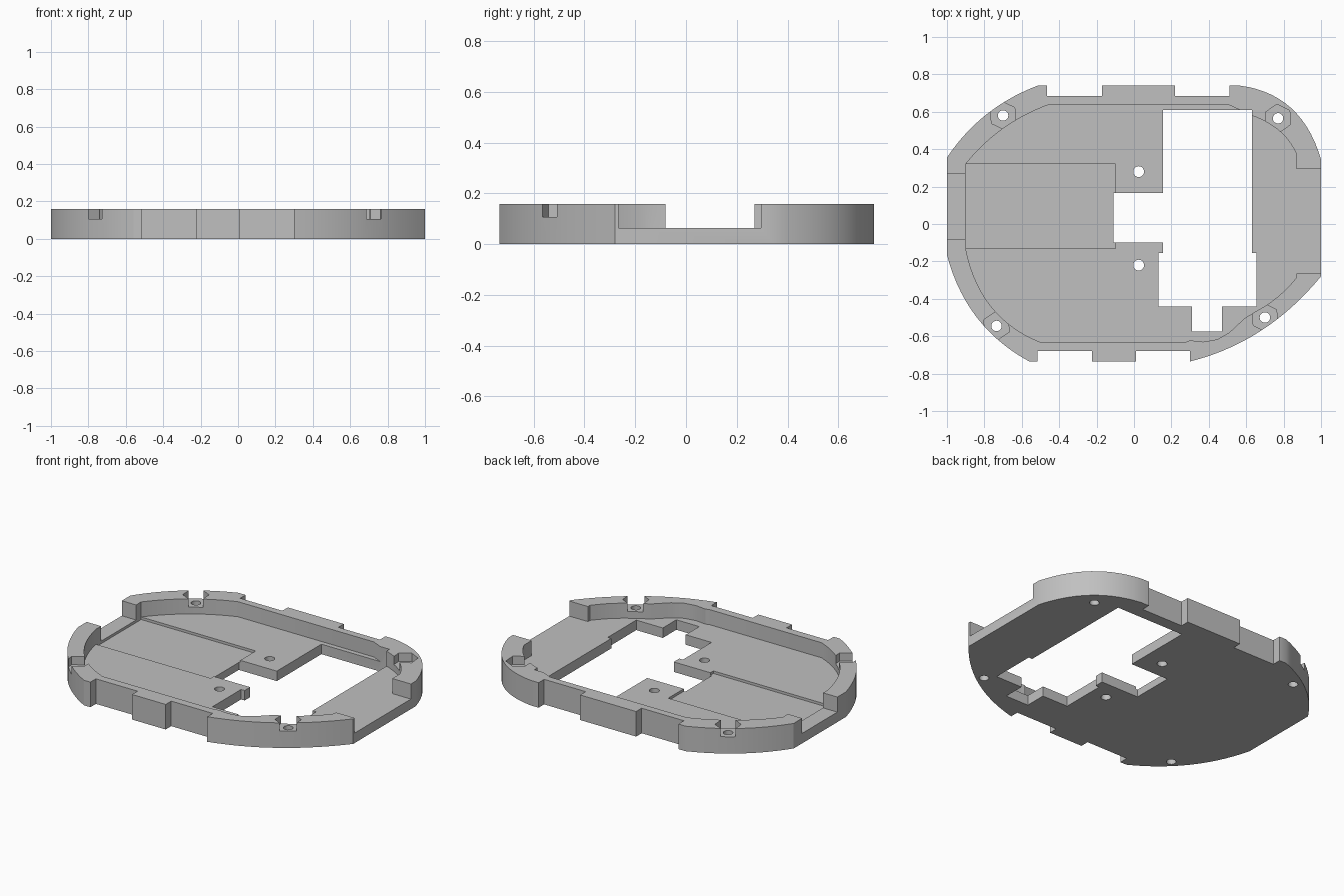
import bpy, bmesh, math
from mathutils import Vector

default = bpy.data.objects.get("Cube")
if default:
    bpy.data.objects.remove(default, do_unlink=True)

HEIGHT = 0.158      # rim top
FLOOR = 0.063       # main floor
RECESS = 0.047      # sunken panel
SEAT = 0.106        # nut seats
OVER = 0.3          # cutters end above the rim
UNDER = -0.1        # cutters start below the base

grey = bpy.data.materials.new("mid grey")
grey.use_nodes = True
colour = (0.53, 0.53, 0.53, 1)
grey.diffuse_color = colour
grey.node_tree.nodes["Principled BSDF"].inputs["Base Color"].default_value = colour


def bow(start, middle, end, steps=14):
    """Points of a curved corner that passes through middle."""
    a, m, b = Vector(start), Vector(middle), Vector(end)
    c = m * 2 - (a + b) / 2
    ts = [i / steps for i in range(steps + 1)]
    return [tuple(a * (1 - t) ** 2 + c * 2 * t * (1 - t) + b * t * t) for t in ts]


def ring(x, y, radius, sides, turn=0.0):
    angles = [turn + math.tau * i / sides for i in range(sides)]
    return [(x + radius * math.cos(a), y + radius * math.sin(a)) for a in angles]


def box(x0, x1, y0, y1):
    return [(x0, y0), (x1, y0), (x1, y1), (x0, y1)]


def prism(name, outline, low, high):
    """Extrude a flat outline between two heights."""
    bm = bmesh.new()
    face = bm.faces.new([bm.verts.new((x, y, low)) for x, y in outline])
    top = bmesh.ops.extrude_face_region(bm, geom=[face])["geom"]
    moved = [v for v in top if isinstance(v, bmesh.types.BMVert)]
    bmesh.ops.translate(bm, verts=moved, vec=(0, 0, high - low))
    bmesh.ops.recalc_face_normals(bm, faces=bm.faces)
    mesh = bpy.data.meshes.new(name)
    bm.to_mesh(mesh)
    bm.free()
    mesh.materials.append(grey)
    obj = bpy.data.objects.new(name, mesh)
    bpy.context.scene.collection.objects.link(obj)
    return obj


def cut(target, outline, low):
    """Remove a prism from the target, from low upwards."""
    cutter = prism("cutter", outline, low, OVER)
    cutter.hide_render = True
    mod = target.modifiers.new("cut", "BOOLEAN")
    mod.operation, mod.solver, mod.object = "DIFFERENCE", "EXACT", cutter
    graph = bpy.context.evaluated_depsgraph_get()
    mesh = bpy.data.meshes.new_from_object(target.evaluated_get(graph))
    target.modifiers.clear()
    target.data = mesh
    bpy.data.objects.remove(cutter, do_unlink=True)


# Solid body with four curved corners
body = (bow((0.3, -0.735), (0.68, -0.57), (1, -0.28))
        + bow((1, 0.345), (0.84, 0.62), (0.565, 0.74))
        + bow((-0.515, 0.74), (-0.79, 0.585), (-1, 0.355))
        + bow((-1, -0.165), (-0.84, -0.5), (-0.56, -0.735)))
tray = prism("tray", body, 0, HEIGHT)

# Inner cavity, open through the wall at both ends
cavity = ([(1.1, -0.265), (1.1, 0.295), (0.87, 0.295)]
          + bow((0.87, 0.37), (0.78, 0.495), (0.63, 0.58))
          + [(0.5, 0.64)]
          + bow((-0.45, 0.64), (-0.7, 0.51), (-0.9, 0.32))
          + [(-0.9, 0.27), (-1.1, 0.27), (-1.1, -0.08), (-0.9, -0.08)]
          + bow((-0.9, -0.13), (-0.765, -0.44), (-0.505, -0.63))
          + [(0.28, -0.63), (0.3, -0.622), (0.37, -0.63), (0.445, -0.617),
             (0.51, -0.58), (0.59, -0.505)]
          + bow((0.655, -0.465), (0.77, -0.388), (0.87, -0.285), 6)
          + [(0.87, -0.265)])
cut(tray, cavity, FLOOR)

# Sunken panel in the floor
cut(tray, box(-0.9, -0.1, -0.13, 0.32), RECESS)

# Large stepped opening
opening = [(0.155, 0.61), (0.155, 0.165), (-0.11, 0.165), (-0.11, -0.1),
           (0.155, -0.1), (0.155, -0.155), (0.13, -0.155), (0.13, -0.44),
           (0.31, -0.44), (0.31, -0.575), (0.47, -0.575), (0.47, -0.44),
           (0.655, -0.44), (0.655, -0.155), (0.63, -0.155), (0.63, 0.61)]
cut(tray, opening, UNDER)

# Shallow slots along the long outer walls
for x0, x1 in ((-0.465, -0.17), (0.22, 0.51)):
    cut(tray, box(x0, x1, 0.685, 1), UNDER)
for x0, x1 in ((-0.515, -0.225), (0.01, 0.3)):
    cut(tray, box(x0, x1, -1, -0.68), UNDER)

# Hexagonal nut seats with screw holes in the corners
for x, y in ((-0.7, 0.58), (0.77, 0.565), (0.7, -0.5), (-0.735, -0.545)):
    cut(tray, ring(x, y, 0.075, 6, math.radians(34)), SEAT)
    cut(tray, ring(x, y, 0.028, 24), UNDER)

# Two screw holes in the floor
for y in (0.28, -0.22):
    cut(tray, ring(0.025, y, 0.029, 24), UNDER)

# Smooth the curved walls, keep edges sharp
bpy.ops.object.select_all(action="DESELECT")
tray.select_set(True)
bpy.context.view_layer.objects.active = tray
bpy.ops.object.shade_smooth_by_angle(angle=math.radians(25))
